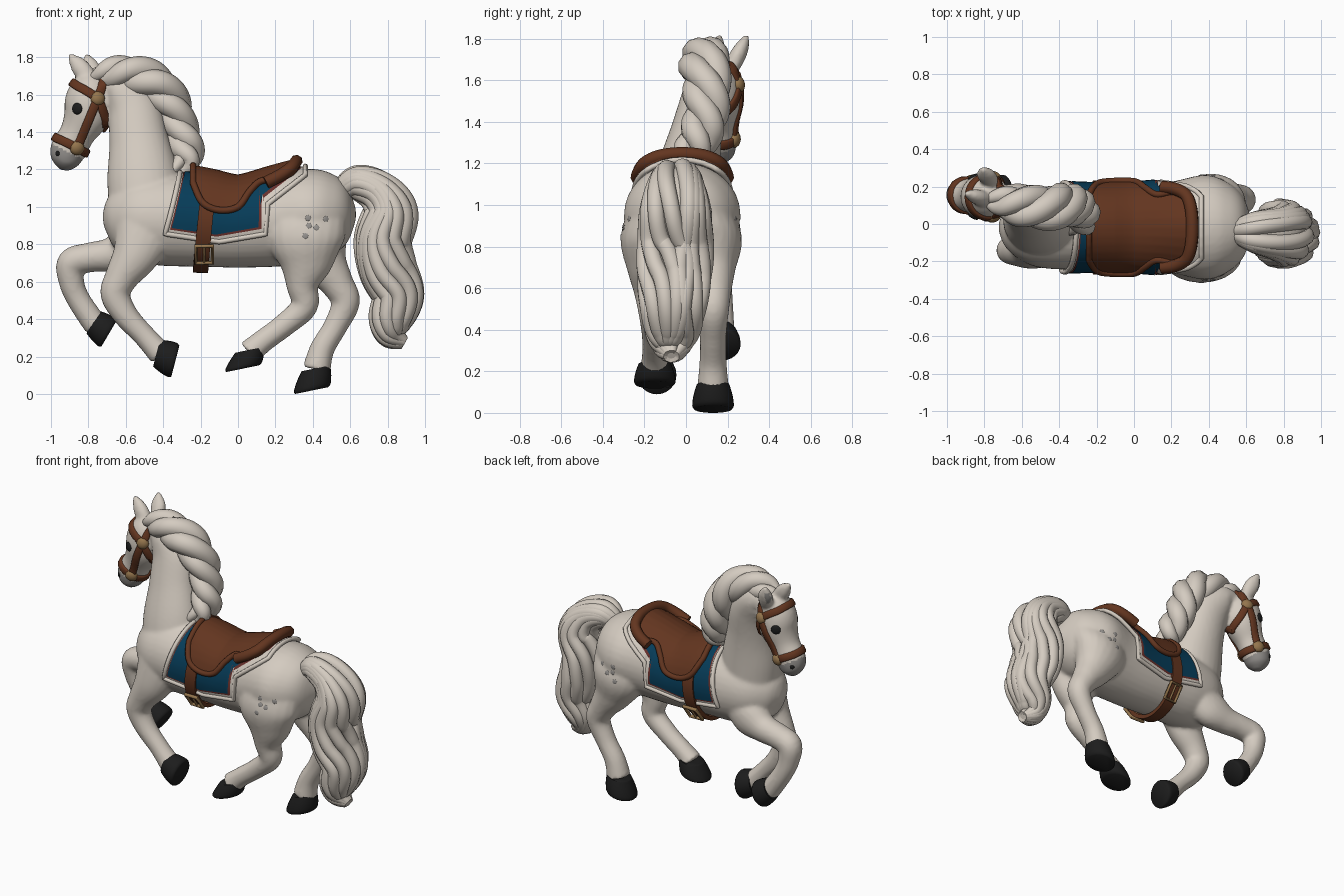
import bpy, bmesh, math
from mathutils import Vector
from mathutils.bvhtree import BVHTree

if "Cube" in bpy.data.objects:
    bpy.data.objects.remove(bpy.data.objects["Cube"])

def material(name, rgb):
    m = bpy.data.materials.new(name)
    m.diffuse_color = (*rgb, 1)
    m.use_nodes = True
    m.node_tree.nodes["Principled BSDF"].inputs["Base Color"].default_value = m.diffuse_color
    return m

CREAM = material("cream white", (0.66, 0.60, 0.53))
BROWN = material("saddle brown", (0.125, 0.036, 0.014))
BLUE = material("blanket blue", (0.002, 0.046, 0.10))
RED = material("dark red", (0.14, 0.03, 0.025))
BLACK = material("hoof black", (0.012, 0.012, 0.012))
GOLD = material("old gold", (0.30, 0.18, 0.075))
GREY = material("muzzle grey", (0.30, 0.285, 0.27))

def spline(keys, n):
    """Catmull-Rom through tuples of any length"""
    out = []
    for i in range(len(keys) - 1):
        a, b, c, d = keys[max(i - 1, 0)], keys[i], keys[i + 1], keys[min(i + 2, len(keys) - 1)]
        for k in range(n):
            t = k / n
            out.append([0.5 * (2 * q + (r - p) * t + (2 * p - 5 * q + 4 * r - s) * t * t
                        + (3 * q - p - 3 * r + s) * t ** 3) for p, q, r, s in zip(a, b, c, d)])
    return out + [list(keys[-1])]

def lerp(table, x):
    for (a, p), (b, q) in zip(table, table[1:]):
        if x <= b:
            return p + (q - p) * max(0, (x - a) / (b - a))
    return table[-1][1]

def tube(bm, keys, n=6, seg=20, axis=None):
    """Closed loft of ellipses; key = x, y, z, radius in side view, radius across"""
    pts = spline([k if len(k) == 5 else (*k, k[3]) for k in keys], n)
    P = [Vector(p[:3]) for p in pts]
    rings = []
    for i, p in enumerate(pts):
        T = Vector(axis) if axis else P[min(i + 1, len(P) - 1)] - P[max(i - 1, 0)]
        T.normalize()
        B = Vector((0, 1, 0))
        B = (B - T * B.dot(T)).normalized()
        N = B.cross(T)
        rings.append([bm.verts.new(P[i] + N * max(p[3], .003) * math.cos(a) + B * max(p[4], .003) * math.sin(a))
                      for a in (math.tau * k / seg for k in range(seg))])
    skin(bm, rings)
    bm.faces.new(rings[0][::-1])
    bm.faces.new(rings[-1])

def skin(bm, rings):
    for r, q in zip(rings, rings[1:]):
        for k in range(len(r)):
            j = (k + 1) % len(r)
            bm.faces.new((r[k], r[j], q[j], q[k]))

def add(name, bm, *mats):
    bmesh.ops.recalc_face_normals(bm, faces=bm.faces)
    me = bpy.data.meshes.new(name)
    bm.to_mesh(me)
    return add_mesh(name, me, *mats)

def add_mesh(name, me, *mats):
    me.materials.clear()
    for m in mats:
        me.materials.append(m)
    me.polygons.foreach_set("use_smooth", [True] * len(me.polygons))
    me.set_sharp_from_angle(angle=math.radians(55))
    ob = bpy.data.objects.new(name, me)
    bpy.context.collection.objects.link(ob)
    return ob

def baked(ob):
    return bpy.data.meshes.new_from_object(ob.evaluated_get(bpy.context.evaluated_depsgraph_get()))

def cord(name, pts, r, mat, cyclic=False):
    cu = bpy.data.curves.new(name, 'CURVE')
    cu.dimensions, cu.bevel_depth, cu.bevel_resolution, cu.use_fill_caps = '3D', r, 2, True
    sp = cu.splines.new('POLY')
    sp.points.add(len(pts) - 1)
    for q, p in zip(sp.points, pts):
        q.co = (*p, 1)
    sp.use_cyclic_u = cyclic
    tmp = bpy.data.objects.new(name + "_path", cu)
    bpy.context.collection.objects.link(tmp)
    me = baked(tmp)
    bpy.data.objects.remove(tmp)
    return add_mesh(name, me, mat)

# Torso and legs
bm = bmesh.new()
Y = -.018
tube(bm, [(-.72, Y, .92, .03), (-.675, Y, .925, .14, .12), (-.56, Y, .93, .22, .20), (-.4, Y, .93, .245, .225),
          (-.2, Y, .92, .24, .22), (0, Y, .91, .235, .225), (.2, Y, .93, .25, .245), (.38, Y, .955, .25, .28),
          (.5, Y, .96, .22, .24), (.585, Y, .96, .15, .16), (.63, Y, .96, .03)], seg=36)
legs = {
    "near_front": [(-.49, -.13, .88, .17, .10), (-.55, -.14, .74, .125, .10), (-.625, -.14, .62, .09, .085),
                   (-.655, -.14, .53, .08, .075), (-.6, -.14, .42, .067), (-.5, -.14, .31, .06), (-.41, -.14, .21, .068)],
    "far_front": [(-.47, .08, .86, .12, .10), (-.57, .10, .79, .13, .10), (-.68, .115, .745, .092, .085), (-.79, .13, .73, .08), (-.89, .145, .7, .078),
                  (-.89, .155, .6, .068), (-.85, .165, .5, .063), (-.755, .17, .36, .066)],
    "near_hind": [(.37, -.16, .95, .21, .12), (.36, -.18, .83, .21, .135), (.36, -.175, .7, .15, .11), (.345, -.165, .58, .088, .085),
                  (.355, -.155, .47, .072), (.25, -.15, .37, .063), (.13, -.15, .28, .062), (.06, -.15, .22, .07)],
    "far_hind": [(.39, .10, .95, .21, .12), (.41, .13, .83, .19, .14), (.46, .13, .7, .13, .11), (.53, .13, .59, .09),
                 (.575, .13, .49, .077), (.52, .13, .36, .064), (.45, .13, .24, .066), (.42, .13, .13, .076)]}
for k in legs.values():
    tube(bm, k)
torso_tree = BVHTree.FromBMesh(bm)
# Neck, head, ears
tube(bm, [(-.48, -.02, .93, .2, .18), (-.505, .01, 1.15, .195, .155), (-.53, .05, 1.35, .16, .125), (-.56, .09, 1.52, .14, .11),
          (-.64, .12, 1.63, .10, .10), (-.74, .14, 1.64, .06)], seg=28)
tube(bm, [(-.74, .14, 1.71, .03), (-.765, .142, 1.66, .10, .09), (-.79, .145, 1.58, .13, .118), (-.81, .147, 1.49, .125, .118),
          (-.86, .15, 1.39, .095, .092), (-.908, .155, 1.3, .098, .088), (-.92, .155, 1.235, .072, .074), (-.925, .155, 1.195, .025)], seg=28)
tube(bm, [(-.76, .215, 1.64, .03), (-.775, .24, 1.70, .05, .04), (-.795, .27, 1.76, .048, .034), (-.81, .295, 1.818, .01)])
tube(bm, [(-.78, .12, 1.64, .03), (-.81, .135, 1.70, .05, .042), (-.855, .15, 1.76, .046, .037), (-.905, .165, 1.818, .01)])
body = add("horse_body", bm, CREAM)
rm = body.modifiers.new("blend", 'REMESH')
rm.mode, rm.voxel_size = 'VOXEL', .012
sm = body.modifiers.new("soften", 'SMOOTH')
sm.factor, sm.iterations = .5, 6
me = baked(body)
bpy.data.objects.remove(body)
body = add_mesh("horse_body", me, CREAM, GREY)
for p in me.polygons:   # grey muzzle and inside of the far ear
    x, y, z = p.center
    muzzle = x < -.8 and 1.15 < z < 1.3 - .5 * (x + .92)
    ear = y > .23 and 1.69 < z < 1.78 and p.normal.dot(Vector((-.65, .75, 0))) > .85
    p.material_index = int(muzzle or ear)
body_tree = BVHTree.FromPolygons([v.co for v in me.vertices], [p.vertices for p in me.polygons])

# Hooves: top centre, bottom centre, axis and radius
for name, y, top, bot, axis, r in (("near_front", -.14, (-.43, .215), (-.335, .175), (.96, 0, -.25), .094),
                                   ("far_front", .175, (-.77, .38), (-.69, .322), (.85, 0, -.5), .088),
                                   ("near_hind", -.15, (.06, .23), (.025, .135), (.2, 0, -.98), .1),
                                   ("far_hind", .13, (.415, .13), (.394, .018), (.2, 0, -.98), .1)):
    b = bmesh.new()
    at = lambda t: (top[0] + (bot[0] - top[0]) * t, y, top[1] + (bot[1] - top[1]) * t)
    tube(b, [(*at(-.06), r * .78), (*at(.06), r * .83), (*at(.45), r * .95), (*at(.85), r), (*at(1), r * .9)], 3, 24, axis)
    add(name + "_hoof", b, BLACK)

# Hair: strands wound round a path; key = x, y, z, winding radius, strand radius
def strands(name, path, count, turns, wave=0.):
    b = bmesh.new()
    pts = spline(path, 6)
    for i in range(count):
        keys = []
        for j, (x, y, z, R, r) in enumerate(pts):
            p, q = pts[max(j - 1, 0)], pts[min(j + 1, len(pts) - 1)]
            T = Vector((q[0] - p[0], 0, q[2] - p[2])).normalized()
            t = j / (len(pts) - 1)
            a = math.tau * (i / count + turns * t) + wave * math.sin(8 * t + .7 * i)
            c, s = R * .8 * math.cos(a), R * math.sin(a)
            keys.append((x - T.z * c, y + s, z + T.x * c, r))
        tube(b, keys, 2, 10)
    tube(b, [(x, y, z, R * .8, R) for x, y, z, R, r in pts], 1, 14)
    add(name, b, CREAM)

strands("braided_mane", [(-.79, .13, 1.69, .015, .02), (-.69, .11, 1.71, .045, .05), (-.57, .09, 1.71, .055, .064),
                         (-.44, .09, 1.655, .06, .07), (-.355, .10, 1.55, .055, .066), (-.315, .10, 1.44, .05, .062),
                         (-.285, .07, 1.34, .052, .06), (-.27, .03, 1.25, .05, .045), (-.35, -.02, 1.195, .02, .022)], 3, 2.1)
strands("tail", [(.55, -.04, 1.09, .025, .035), (.64, -.045, 1.13, .07, .042), (.755, -.05, 1.08, .10, .043),
                 (.815, -.05, .97, .135, .042), (.775, -.05, .82, .145, .042), (.80, -.055, .67, .145, .042),
                 (.855, -.06, .53, .125, .042), (.815, -.065, .40, .10, .04), (.82, -.07, .32, .06, .035),
                 (.885, -.07, .275, .02, .02)], 15, .15, .35)

# Saddle cloth and seat: sheets draped over the back by casting rays at the torso
def ray_out(x, a, off):
    d = Vector((0, math.cos(a), math.sin(a)))
    c = Vector((x, Y, .93))
    h = torso_tree.ray_cast(c + d, -d)[0]
    return (h or c) + d * off

def drape(name, mat, x0, x1, low, off, shear=0., nx=60, na=48):
    b = bmesh.new()
    grid = []
    for i in range(nx + 1):
        x = x0 + (x1 - x0) * i / nx
        ang = []
        for s in (1, -1):
            h = torso_tree.ray_cast(Vector((x, s, low(x))), Vector((0, -s, 0)))[0]
            ang.append(math.atan2(low(x) - .93, max(.001, s * (h.y - Y)) if h else .001))
        a0, a1 = ang[0], math.pi - ang[1]
        row = []
        for k in range(na + 1):
            s = math.sin(math.pi * k / na)
            row.append(ray_out(x + shear * s * max(0, (-.1 - x) / .29), a0 + (a1 - a0) * k / na, off(x, s)))
        grid.append(row)
    V = [[b.verts.new(p) for p in row] for row in grid]
    for r, q in zip(V, V[1:]):
        for k in range(na):
            b.faces.new((r[k], r[k + 1], q[k + 1], q[k]))
    add(name, b, mat)
    return grid[0][::-1] + [r[0] for r in grid[1:-1]] + grid[-1] + [r[-1] for r in grid[-2:0:-1]]

cloth = [(-.39, .86), (-.1, .82), (.152, .86), (.158, 1.01), (.36, 1.16)]
for name, mat, d, off in (("cloth_border", CREAM, 0, .014), ("cloth_piping", RED, .026, .019), ("saddle_cloth", BLUE, .036, .023)):
    rim = drape(name, mat, -.39 + d, .36 - d, lambda x: max(lerp(cloth, x), lerp(cloth, x + d)) + d,
                lambda x, s: off, .08)
    if d == 0:
        cord("cloth_braid_edge", rim, .014, CREAM, True)

flap = spline([(-.24, 1.1), (-.19, 1.01), (-.1, .975), (0, .99), (.06, 1.06), (.12, 1.11), (.2, 1.12), (.28, 1.15), (.315, 1.185)], 5)
lift = [(-.25, .025), (-.1, .01), (0, -.008), (.1, .0), (.2, .01), (.3, .02)]
rim = drape("seat", BROWN, -.24, .315, lambda x: lerp(flap, x), lambda x, s: .036 + s * s * lerp(lift, x))
cord("seat_edge", rim, .018, BROWN, True)
b = bmesh.new()   # cantle roll: half arch mirrored over the back
half = [(.15, .215, 1.13), (.22, .205, 1.165), (.28, .17, 1.205), (.305, .10, 1.235)]
arch = spline([(x, Y - y, z) for x, y, z in half] + [(.312, Y, 1.245)] + [(x, Y + y, z) for x, y, z in half[::-1]], 5)
cord("seat_cantle", arch, .034, BROWN)

# Girth strap, leaning back towards the top
b = bmesh.new()
skin(b, [[b.verts.new(ray_out(x, a, o) + Vector((.025 * math.sin(a), 0, 0))) for a in (math.tau * k / 64 for k in range(64))]
         for x, o in ((-.215, .005), (-.215, .032), (-.135, .032), (-.135, .005))])
add("girth_strap", b, BROWN)

def hit(tree, x, z, s, off=0., yc=.148):
    p, n, *_ = tree.ray_cast(Vector((x, s * 2, z)), Vector((0, -s, 0)))
    if p is None:
        p, n, *_ = tree.find_nearest(Vector((x, yc, z)))
    return p + n * off, n

def stud(name, x, z, s, r, depth, mat, seg=16):
    p, n = hit(body_tree, x, z, s)
    b = bmesh.new()
    bmesh.ops.create_uvsphere(b, u_segments=seg, v_segments=8, radius=r)
    bmesh.ops.scale(b, vec=(1, 1, depth / r), verts=b.verts)
    ob = add(name, b, mat)
    ob.location, ob.rotation_euler = p, n.to_track_quat('Z', 'Y').to_euler()

# Bridle: flat straps lying on the head, side-view points on one or both sides
def ribbon(name, pts, closed=False, w=.023, h=.013):
    b = bmesh.new()
    snap = [body_tree.find_nearest(Vector(p))[:2] for p in spline(pts + pts[:1] if closed else pts, 8)]
    rings = []
    for i, (p, n) in enumerate(snap):
        T = snap[min(i + 1, len(snap) - 1)][0] - snap[max(i - 1, 0)][0]
        S = n.cross(T).normalized()
        rings.append([b.verts.new(p + S * u * w + n * v * h)
                      for u, v in ((-1, -.8), (-1, .6), (-.7, 1), (.7, 1), (1, .6), (1, -.8))])
    skin(b, rings)
    b.faces.new(rings[0])
    b.faces.new(rings[-1])
    add(name, b, BROWN)

def strap(name, pts, closed=False):
    near, far = ([tuple(hit(body_tree, x, z, s)[0]) for x, z in pts] for s in (-1, 1))
    ribbon(name, near + far[::-1], closed)

strap("noseband", [(-.825, 1.295), (-.86, 1.315), (-.92, 1.345), (-.965, 1.365)], True)
strap("browband", [(-.75, 1.58), (-.82, 1.625), (-.865, 1.65)])
strap("throat_strap", [(-.75, 1.58), (-.715, 1.49), (-.70, 1.42)])
strap("headstall", [(-.75, 1.58), (-.725, 1.65), (-.71, 1.70)])

for side, s in (("near", -1), ("far", 1)):
    ribbon(side + "_cheek_strap", [tuple(hit(body_tree, -.75 - .11 * t / 4, 1.58 - .265 * t / 4, s)[0]) for t in range(5)])
    stud(side + "_brow_rosette", -.75, 1.58, s, .04, .027, GOLD)
    stud(side + "_bit_rosette", -.86, 1.315, s, .04, .027, GOLD)
    stud(side + "_eye", -.86, 1.525, s, .031, .012, BLACK)
    stud(side + "_nostril", -.965, 1.285, s, .014, .006, BLACK)
    for i, (x, z) in enumerate(((.375, .94), (.36, .845), (.42, .89), (.47, .935), (.38, .9))):
        stud(f"{side}_spot_{i}", x, z, s, .016, .003, GREY, 8)
    frame = [hit(body_tree, -.18 + .045 * dx, .77 + .038 * dz, s, .042)[0]
             for dx, dz in ((-1, -1), (-1, 1), (1, 1), (1, -1))]
    cord(side + "_buckle", frame, .012, GOLD, True)
    cord(side + "_buckle_pin", [(frame[0] + frame[3]) / 2, (frame[1] + frame[2]) / 2], .007, GOLD)
